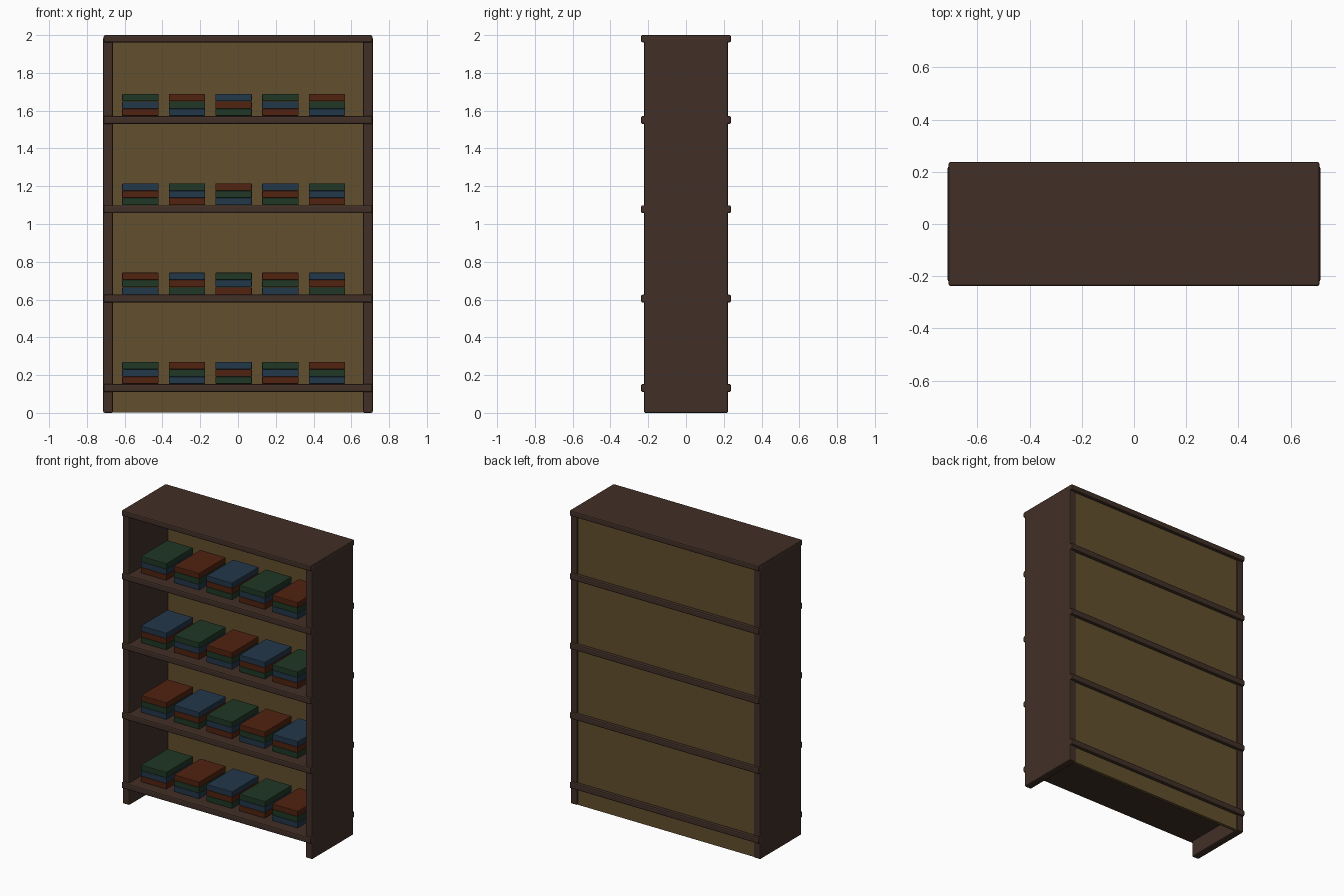
import bpy, bmesh

if "Cube" in bpy.data.objects:
    bpy.data.objects.remove(bpy.data.objects["Cube"])


def material(name, rgb):
    m = bpy.data.materials.new(name)
    m.diffuse_color = (*rgb, 1.0)
    m.use_nodes = True
    m.node_tree.nodes["Principled BSDF"].inputs["Base Color"].default_value = m.diffuse_color
    return m


dark_wood = material("dark wood", (0.053, 0.029, 0.020))
backing = material("golden brown backing", (0.122, 0.078, 0.027))
books = [
    material("rust red", (0.082, 0.016, 0.005)),
    material("slate blue", (0.016, 0.038, 0.068)),
    material("forest green", (0.014, 0.038, 0.018)),
]


def box(name, lo, hi, mat, bevel=0.0):
    """Axis-aligned box between two corners with a small chamfer."""
    bm = bmesh.new()
    bmesh.ops.create_cube(bm, size=1.0)
    for v in bm.verts:
        v.co = [(lo[i] + hi[i]) / 2 + v.co[i] * (hi[i] - lo[i]) for i in range(3)]
    if bevel:
        bmesh.ops.bevel(bm, geom=bm.edges[:], offset=bevel, segments=2,
                        profile=0.5, affect='EDGES')
    me = bpy.data.meshes.new(name)
    bm.to_mesh(me)
    bm.free()
    me.materials.append(mat)
    ob = bpy.data.objects.new(name, me)
    bpy.context.collection.objects.link(ob)
    return ob


# Upright side panels
for label, s in (("left", -1), ("right", 1)):
    x0, x1 = sorted((s * 0.662, s * 0.714))
    box(label + "_side_panel", (x0, -0.222, 0), (x1, 0.222, 1.988), dark_wood, 0.008)

# Back panel
box("back_panel", (-0.67, 0.195, 0.003), (0.67, 0.216, 1.98), backing)

# Top board, overhanging front and back
box("top_board", (-0.711, -0.238, 1.962), (0.711, 0.238, 2.0), dark_wood, 0.008)

# Shelves with stacked books, colours cycling along each shelf
for r in range(4):
    top = 0.153 + 0.473 * r
    box(f"shelf_{r + 1}", (-0.711, -0.238, top - 0.042), (0.711, 0.238, top),
        dark_wood, 0.008)
    for i in range(5):
        x = -0.517 + 0.247 * i
        for k in range(3):
            z = top + 0.001 + 0.0385 * k
            box(f"book_{r + 1}_{i + 1}_{k + 1}", (x - 0.096, -0.168, z),
                (x + 0.096, 0.118, z + 0.038), books[(r + i + k) % 3], 0.003)
